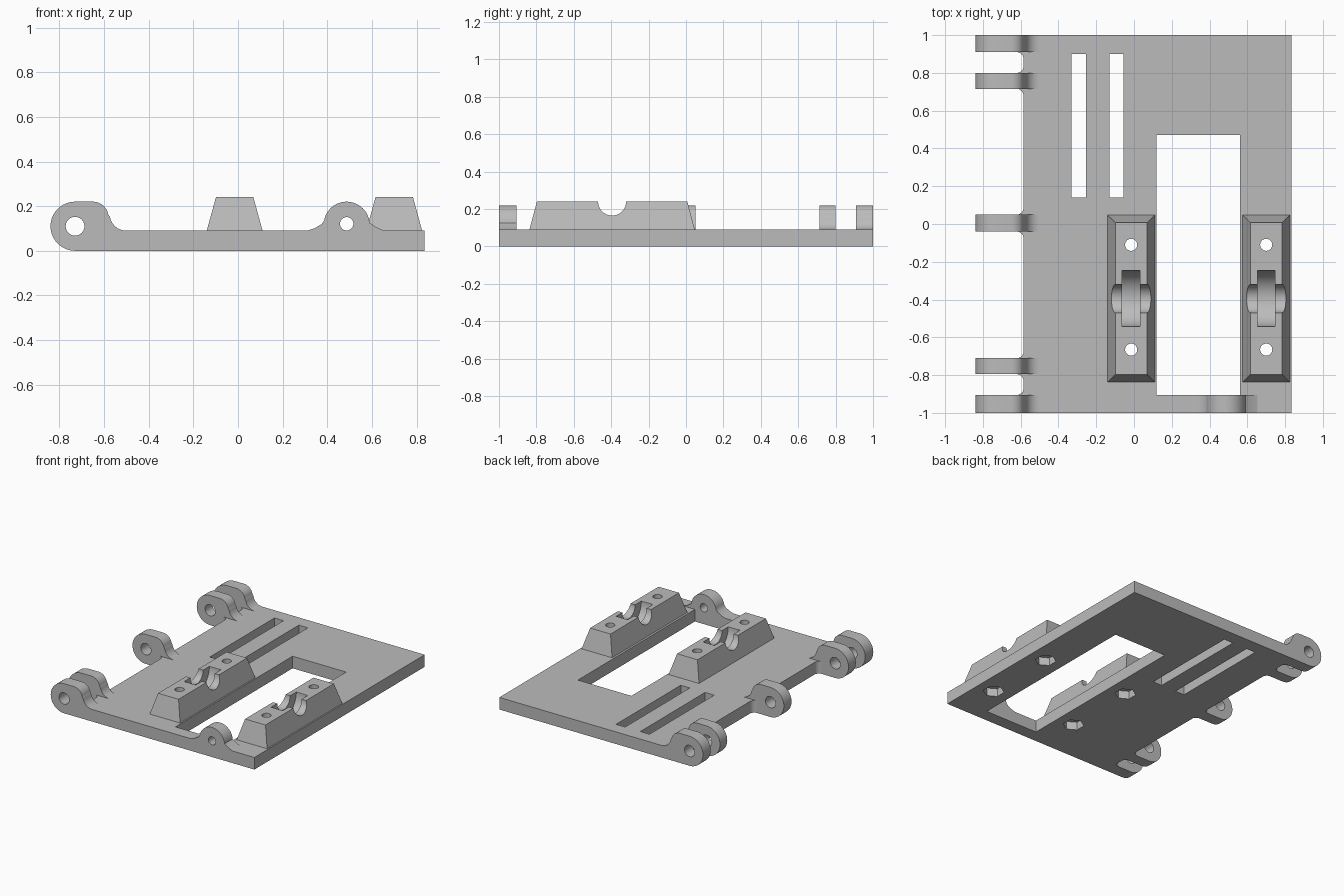
import bpy, bmesh, math
from mathutils import Vector, Matrix

if "Cube" in bpy.data.objects:
    bpy.data.objects.remove(bpy.data.objects["Cube"])

grey = bpy.data.materials.new("plain grey")
grey.diffuse_color = (0.5, 0.5, 0.5, 1)
grey.use_nodes = True
grey.node_tree.nodes["Principled BSDF"].inputs["Base Color"].default_value = grey.diffuse_color


def make(name, bm):
    bmesh.ops.recalc_face_normals(bm, faces=bm.faces[:])
    me = bpy.data.meshes.new(name)
    bm.to_mesh(me)
    bm.free()
    me.materials.append(grey)
    ob = bpy.data.objects.new(name, me)
    bpy.context.collection.objects.link(ob)
    return ob


def prism(name, points, depth):
    """Extrude a closed loop of 3D points along a vector."""
    bm = bmesh.new()
    face = bm.faces.new([bm.verts.new(p) for p in points])
    ext = bmesh.ops.extrude_face_region(bm, geom=[face])
    verts = [v for v in ext["geom"] if isinstance(v, bmesh.types.BMVert)]
    bmesh.ops.translate(bm, verts=verts, vec=depth)
    return make(name, bm)


def box(name, x0, x1, y0, y1, z0, z1):
    pts = [(x0, y0, z0), (x1, y0, z0), (x1, y1, z0), (x0, y1, z0)]
    return prism(name, pts, (0, 0, z1 - z0))


def rod(name, centre, r, length, axis, sides=40, spin=0):
    bm = bmesh.new()
    turn = Vector((0, 0, 1)).rotation_difference(Vector(axis)).to_matrix().to_4x4()
    mat = Matrix.Translation(centre) @ turn @ Matrix.Rotation(spin, 4, 'Z')
    bmesh.ops.create_cone(bm, cap_ends=True, segments=sides, radius1=r,
                          radius2=r, depth=length, matrix=mat)
    return make(name, bm)


def cut(ob, cutters):
    bpy.context.view_layer.objects.active = ob
    for c in cutters:
        c.hide_render = True
        m = ob.modifiers.new("cut", 'BOOLEAN')
        m.operation, m.solver, m.object = 'DIFFERENCE', 'EXACT', c
        bpy.ops.object.modifier_apply(modifier=m.name)
        bpy.data.objects.remove(c)


def smooth(ob):
    bpy.ops.object.select_all(action='DESELECT')
    ob.select_set(True)
    bpy.context.view_layer.objects.active = ob
    bpy.ops.object.shade_smooth_by_angle(angle=math.radians(25))


def arc(cx, cy, r, a0, a1, n=12):
    angles = [math.radians(a0 + (a1 - a0) * i / n) for i in range(n + 1)]
    return [(cx + r * math.cos(a), cy + r * math.sin(a)) for a in angles]


T = 0.09                                   # plate thickness
EDGE, ROOT, F = -0.585, -0.62, 0.035       # hinge edge, knuckle root, corner fillet
KNUCKLES = [(-1, -0.905), (-0.795, -0.71), (-0.04, 0.05), (0.715, 0.80), (0.91, 1)]
SADDLES = [-0.015, 0.70]
BOLTS = [-0.11, -0.665]
MID = -0.395                               # saddle centre in y

# Base plate outline with rounded inner corners beside every knuckle
outline = [(0.835, -1), (0.835, 1)]
for y0, y1 in reversed(KNUCKLES):
    if y1 < 1:
        outline += arc(ROOT, y1 + F, F, 0, -90, 6)
    else:
        outline.append((ROOT, y1))
    if y0 > -1:
        outline += arc(ROOT, y0 - F, F, 90, 0, 6)
    else:
        outline.append((ROOT, y0))
plate = prism("base_plate", [(x, y, 0) for x, y in outline], (0, 0, T))

# Window, two slots, bolt holes and hexagonal nut pockets
cutters = [box("window", 0.12, 0.56, -0.905, 0.47, -0.1, 0.2)]
for x in (-0.33, -0.13):
    cutters.append(box("slot", x, x + 0.075, 0.14, 0.90, -0.1, 0.2))
for x in SADDLES:
    for y in BOLTS:
        cutters.append(rod("bolt_hole", (x, y, 0), 0.032, 1, (0, 0, 1)))
        cutters.append(rod("nut_pocket", (x, y, 0), 0.073, 0.12, (0, 0, 1), 6))
cut(plate, cutters)
smooth(plate)

# Hinge knuckles
profile = [(ROOT, 0)] + [(ROOT, T)] + arc(-0.5, 0.165, 0.075, 270, 190, 10)
profile += arc(-0.65, 0.15, 0.07, 10, 90, 10) + arc(-0.73, 0.11, 0.11, 90, 270, 24)
for y0, y1 in KNUCKLES:
    k = prism("hinge_knuckle", [(x, y0, z) for x, z in profile], (0, y1 - y0, 0))
    cut(k, [rod("pin_hole", (-0.73, (y0 + y1) / 2, 0.11), 0.042, 0.4, (0, 1, 0))])
    smooth(k)

# Front lug with flared feet
profile = [(0.31, T), (0.345, 0.102), (0.375, 0.12)] + arc(0.487, 0.117, 0.103, 170, 5, 24)
profile += [(0.62, 0.105), (0.655, T)]
lug = prism("front_lug", [(x, -1, z) for x, z in profile], (0, 0.095, 0))
cut(lug, [rod("lug_hole", (0.487, -0.95, 0.121), 0.03, 0.4, (0, 1, 0))])
smooth(lug)

# Bearing saddles: tapered blocks with rod groove, wider bearing recess and bolt holes
for cx in SADDLES:
    bm = bmesh.new()
    bmesh.ops.create_cube(bm, size=1)
    for v in bm.verts:
        top = v.co.z > 0
        hx, hy = (0.084, 0.402) if top else (0.125, 0.442)
        v.co = (cx + math.copysign(hx, v.co.x), MID + math.copysign(hy, v.co.y),
                0.24 if top else T)
    saddle = make("bearing_saddle", bm)
    cuts = [rod("rod_groove", (cx, MID, 0.24), 0.075, 0.6, (1, 0, 0)),
            rod("bearing_recess", (cx, MID, 0.24), 0.148, 0.095, (1, 0, 0), 56)]
    cuts += [rod("bolt_hole", (cx, y, 0.2), 0.032, 1, (0, 0, 1)) for y in BOLTS]
    cut(saddle, cuts)
    smooth(saddle)
